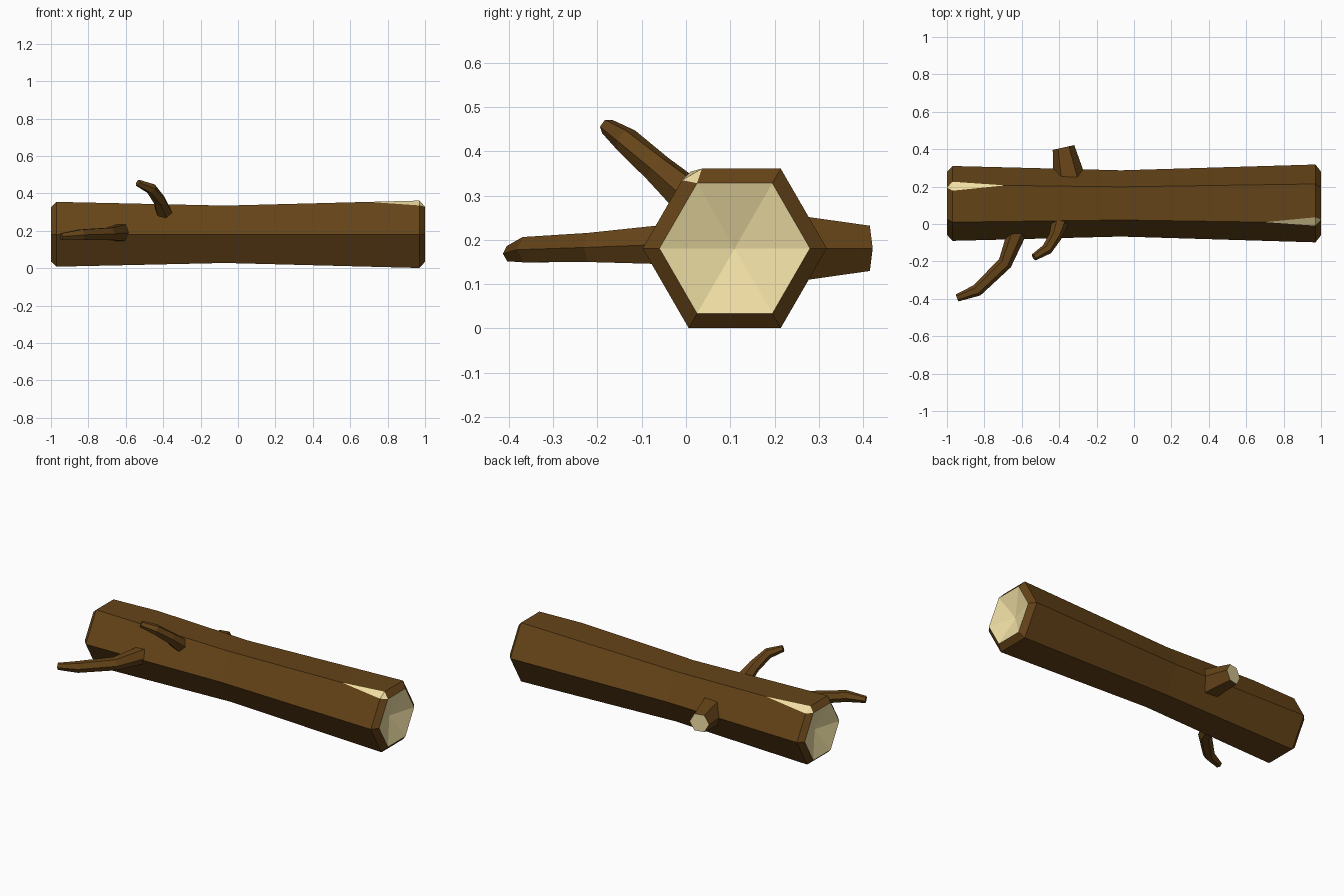
import bpy, bmesh
from math import cos, sin, pi
from mathutils import Vector

if "Cube" in bpy.data.objects:
    bpy.data.objects.remove(bpy.data.objects["Cube"])


def material(name, rgb):
    m = bpy.data.materials.new(name)
    m.diffuse_color = (*rgb, 1)
    m.use_nodes = True
    m.node_tree.nodes["Principled BSDF"].inputs["Base Color"].default_value = m.diffuse_color
    return m


bark = material("bark", (0.13, 0.057, 0.009))
wood = material("bare_wood", (0.86, 0.73, 0.37))


def finish(bm, name):
    bmesh.ops.remove_doubles(bm, verts=bm.verts, dist=0.0005)
    bmesh.ops.recalc_face_normals(bm, faces=bm.faces)
    me = bpy.data.meshes.new(name)
    bm.to_mesh(me)
    bm.free()
    me.materials.append(bark)
    me.materials.append(wood)
    ob = bpy.data.objects.new(name, me)
    bpy.context.collection.objects.link(ob)
    return ob


def branch(name, path, radii, tip_mat, tip_normal=None):
    """Six-sided tapered limb following a path."""
    pts = [Vector(p) for p in path]
    bm = bmesh.new()
    rings = []
    for i, (p, r) in enumerate(zip(pts, radii)):
        t = (pts[min(i + 1, len(pts) - 1)] - pts[max(i - 1, 0)]).normalized()
        if tip_normal and i == len(pts) - 1:
            t = Vector(tip_normal).normalized()
        u = t.cross(Vector((0, 0, 1))).normalized()
        v = u.cross(t)
        rings.append([bm.verts.new(p + r * (cos(k * pi / 3) * u + sin(k * pi / 3) * v))
                      for k in range(6)])
    for a, b in zip(rings, rings[1:]):
        for k in range(6):
            j = (k + 1) % 6
            bm.faces.new((a[k], a[j], b[j], b[k]))
    bm.faces.new(rings[0])
    bm.faces.new(rings[-1]).material_index = tip_mat
    return finish(bm, name)


# Trunk: hexagonal rings (x, radius, chip at back edge, chip at front edge)
CY, CZ = 0.11, 0.181
stations = [(-1.0, 0.168, 0, 0), (-0.97, 0.2, 0.032, 0), (-0.69, 0.193, 0, 0),
            (-0.07, 0.177, 0, 0), (0.7, 0.2, 0, 0), (0.97, 0.208, 0, 0.03),
            (1.0, 0.17, 0, 0)]
bm = bmesh.new()
rings = []
for x, r, back, front in stations:
    c = [Vector((x, CY + r * cos(k * pi / 3), CZ + r * sin(k * pi / 3))) for k in range(6)]

    def toward(i, j, d):
        return c[i] + (c[j] - c[i]).normalized() * d

    # top two corners are doubled so the bark can be chipped off there
    ring = [c[0], toward(1, 0, back), toward(1, 2, back),
            toward(2, 1, front), toward(2, 3, front), c[3], c[4], c[5]]
    rings.append([bm.verts.new(p) for p in ring])
for a, b in zip(rings, rings[1:]):
    for k in range(8):
        j = (k + 1) % 8
        bm.faces.new((a[k], a[j], b[j], b[k])).material_index = int(k in (1, 3))
# Dished cut ends
for ring, x in ((rings[0], -0.95), (rings[-1], 0.95)):
    mid = bm.verts.new((x, CY, CZ))
    for k in range(8):
        bm.faces.new((ring[k], ring[(k + 1) % 8], mid)).material_index = 1
finish(bm, "trunk")

# Limbs
branch("front_branch",
       [(-0.62, -0.03, 0.19), (-0.69, -0.21, 0.183), (-0.84, -0.355, 0.178), (-0.945, -0.395, 0.169)],
       [0.052, 0.038, 0.033, 0.02], 0)
branch("upper_branch",
       [(-0.395, 0.01, 0.295), (-0.42, -0.065, 0.362), (-0.465, -0.135, 0.425), (-0.535, -0.178, 0.456)],
       [0.046, 0.035, 0.03, 0.019], 0)
branch("back_stub", [(-0.343, 0.23, 0.181), (-0.377, 0.409, 0.181)],
       [0.088, 0.059], 1, (-0.22, 1, 0))
